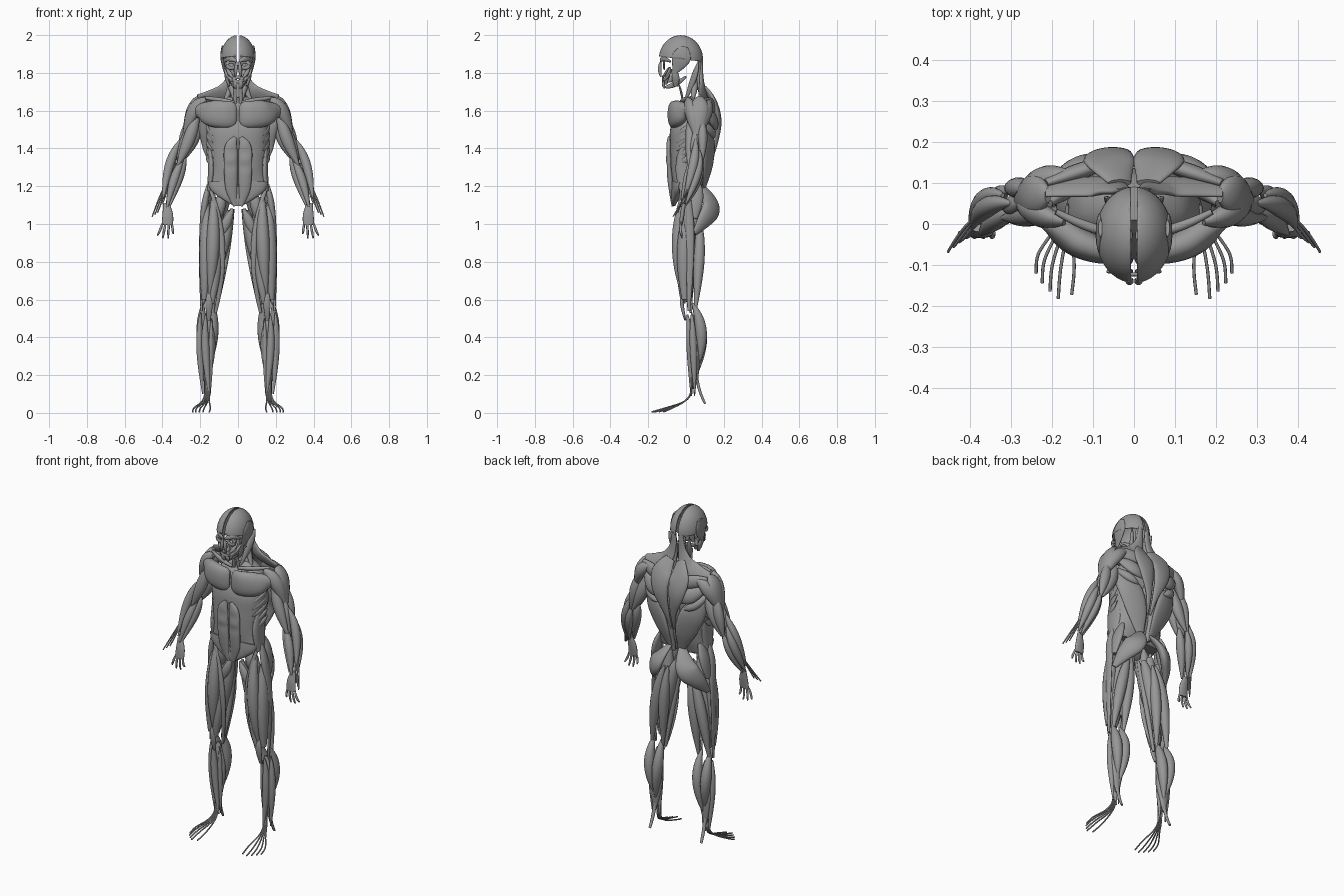
import bpy, bmesh, math
from mathutils import Vector

if "Cube" in bpy.data.objects:
    bpy.data.objects.remove(bpy.data.objects["Cube"], do_unlink=True)

UNIT = 0.01
FRONT, BACK, OUT = Vector((0, -1, 0)), Vector((0, 1, 0)), Vector((1, 0, 0))
OUT_BACK, OUT_FRONT = (OUT + BACK).normalized(), (OUT + FRONT).normalized()

grey = bpy.data.materials.new("muscle_grey")
grey.use_nodes = True
grey.diffuse_color = (0.31, 0.31, 0.31, 1)
grey.node_tree.nodes["Principled BSDF"].inputs["Base Color"].default_value = grey.diffuse_color


def finish(name, bm, mirror):
    """Turn a bmesh into a grey object, mirrored across the body if paired."""
    bmesh.ops.scale(bm, vec=Vector((UNIT, UNIT, UNIT)), verts=bm.verts)
    bmesh.ops.recalc_face_normals(bm, faces=bm.faces)
    mesh = bpy.data.meshes.new(name)
    bm.to_mesh(mesh)
    bm.free()
    mesh.materials.append(grey)
    obj = bpy.data.objects.new(name, mesh)
    bpy.context.collection.objects.link(obj)
    if mirror:
        obj.modifiers.new("Mirror", "MIRROR").use_mirror_merge = False
    return obj


def skin(name, stations, facing, mirror=True, square=1.0, sides=14):
    """Skin oval sections (centre, half width, half depth) along a path."""
    bm = bmesh.new()
    rings = []
    last = len(stations) - 1
    for i, (centre, width, depth) in enumerate(stations):
        tangent = (stations[min(i + 1, last)][0] - stations[max(i - 1, 0)][0]).normalized()
        across = tangent.cross(facing).normalized()
        outward = across.cross(tangent)
        ring = []
        for k in range(sides):
            a = math.tau * k / sides
            c, s = (math.copysign(abs(v) ** square, v) for v in (math.cos(a), math.sin(a)))
            ring.append(bm.verts.new(centre + across * (width * c) + outward * (depth * s)))
        rings.append(ring)
    for low, high in zip(rings, rings[1:]):
        for k in range(sides):
            n = (k + 1) % sides
            bm.faces.new((low[k], low[n], high[n], high[k])).smooth = True
    bm.faces.new(rings[0])
    bm.faces.new(rings[-1])
    return finish(name, bm, mirror)


def muscle(name, origin, belly, insertion, girth, depth=None, facing=FRONT, tip=0.2):
    """A spindle that swells at its belly."""
    a, b, c = Vector(origin), Vector(belly), Vector(insertion)
    stations = []
    for i in range(15):
        t = i / 14
        swell = tip + (1 - tip) * math.sin(math.pi * t)
        centre = a * (1 - t) * (1 - 2 * t) + b * 4 * t * (1 - t) + c * t * (2 * t - 1)
        stations.append((centre, girth * swell, (depth or girth) * swell))
    return skin(name, stations, facing)


def sheet(name, points, facing, mirror=True, square=1.0, sides=18):
    """A broad muscle through given (x, y, z, half width, half depth) points."""
    ends = [points[0], *points, points[-1]]
    stations = []
    for p0, p1, p2, p3 in zip(ends, ends[1:], ends[2:], ends[3:]):
        for i in range(6):
            t = i / 6
            v = [0.5 * (2 * q + (r - p) * t + (2 * p - 5 * q + 4 * r - s) * t * t
                        + (3 * q - p - 3 * r + s) * t ** 3) for p, q, r, s in zip(p0, p1, p2, p3)]
            stations.append((Vector(v[:3]), max(v[3], 0.2), max(v[4], 0.2)))
    stations.append((Vector(points[-1][:3]), *points[-1][3:]))
    return skin(name, stations, facing, mirror, square, sides)


def ring_muscle(name, centre, width, height, thick, mirror=True):
    """A flat ring around an eye or the mouth."""
    turns = [math.tau * i / 20 for i in range(21)]
    path = [(Vector(centre) + Vector((width * math.cos(a), 0, height * math.sin(a))), thick, thick / 2)
            for a in turns]
    return skin(name, path, FRONT, mirror)


# Scalp: an open half dome on each side with a slit between
dome = bmesh.new()
bmesh.ops.create_uvsphere(dome, u_segments=40, v_segments=24, radius=1)
bmesh.ops.scale(dome, vec=(9.4, 11.8, 13), verts=dome.verts)
bmesh.ops.translate(dome, vec=(0, -2.7, 187), verts=dome.verts)
for point, normal in (((0.8, 0, 0), OUT), ((0, 0, 187), Vector((0, 0.12, 1)))):
    bmesh.ops.bisect_plane(dome, geom=dome.verts[:] + dome.edges[:] + dome.faces[:],
                           plane_co=point, plane_no=normal, clear_inner=True)
for face in dome.faces:
    face.smooth = True
scalp = finish("scalp", dome, True)
shell = scalp.modifiers.new("Thickness", "SOLIDIFY")
shell.thickness = 0.006
shell.offset = -1

# Face
sheet("temple", [(8.2, -1, 194, 2, 0.5), (8.4, -2.5, 188, 5, 0.9), (6.8, -6, 180, 1.2, 0.6)], OUT)
muscle("cheek_jaw", origin=(6.6, -6.5, 182), belly=(6, -5.5, 177.5), insertion=(4.6, -5.5, 173), girth=2, depth=1, facing=OUT, tip=0.6)
muscle("brow", origin=(0.8, -13.4, 186), belly=(4, -12.2, 187.4), insertion=(7.6, -8.2, 186), girth=1.4, depth=0.8, tip=0.5)
ring_muscle("eye_ring", (3.6, -11.6, 184.3), 2.2, 1.7, 1)
ring_muscle("mouth_ring", (0, -12.3, 176.5), 2.2, 1.2, 1, mirror=False)
muscle("nose_side", origin=(0.8, -13.4, 186), belly=(1.1, -13.9, 182), insertion=(1.5, -13.2, 178), girth=1, tip=0.4)
muscle("face_deep", origin=(4.2, -8.5, 183), belly=(3.6, -9.6, 179), insertion=(2.4, -10.6, 174), girth=1.9, depth=1.4, tip=0.5)
muscle("cheek_upper", origin=(6, -9, 183), belly=(4.6, -10.8, 180), insertion=(2.2, -12.4, 177), girth=1, depth=0.6, tip=0.4)
muscle("cheek_lower", origin=(7, -7.5, 182), belly=(5.4, -9.4, 178.5), insertion=(2.5, -12, 175.6), girth=1, depth=0.6, tip=0.4)
muscle("cheek_wall", origin=(5, -6, 177), belly=(4, -9, 176.5), insertion=(2.4, -12, 176.5), girth=1.6, depth=0.5, facing=OUT, tip=0.5)
muscle("chin", origin=(1.1, -12, 176), belly=(1.5, -12, 174), insertion=(1, -11.3, 172), girth=1.3, depth=0.8, tip=0.6)
muscle("jaw_floor", origin=(1.2, -11, 172.5), belly=(2.8, -6, 174), insertion=(5.5, 0, 178), girth=1.4, depth=0.8, facing=OUT, tip=0.4)

# Neck
muscle("neck_side", origin=(6.8, 6.5, 186), belly=(5, 4, 177), insertion=(1.6, -1, 164), girth=1.9, depth=1.2, facing=OUT_FRONT)
muscle("throat", origin=(1.2, -4, 174), belly=(1.4, -2.4, 169), insertion=(1.4, -1.5, 162), girth=1.1, depth=0.6, tip=0.6)
muscle("neck_deep", origin=(3, 4.5, 179), belly=(4.2, 4.5, 172), insertion=(7, 3, 165), girth=1.6, tip=0.5)
muscle("nape", origin=(3.2, 7.2, 187), belly=(2.8, 7, 176), insertion=(2.5, 9, 164), girth=1.8, depth=1.5, facing=BACK, tip=0.6)
muscle("collar", origin=(2, -2.5, 164.5), belly=(10, -1, 165.8), insertion=(19, 3, 167), girth=1.2, tip=0.6)

# Trunk
sheet("trunk", [(0, 5, 167, 6, 4), (0, 4.5, 161, 13, 8), (0, 2.8, 150, 16.5, 11), (0, 1.8, 140, 16, 10.4),
                (0, 1.4, 128, 15, 9.6), (0, 0.5, 120, 16.2, 7.6), (0, 0, 117.5, 16.2, 6.8)],
      FRONT, mirror=False, square=0.85, sides=36)
sheet("lower_belly", [(0, -3.8, 122, 16, 4), (0, -4.8, 117.5, 14, 3.2), (0, -6, 113, 8, 2), (0, -6.5, 109.5, 2, 0.8)],
      FRONT, mirror=False, sides=24)
sheet("belly_front", [(1.4, -9, 146, 1, 0.6), (3.4, -9.1, 142, 3, 1.3), (3.9, -9.1, 138, 3.6, 1.2), (3.9, -9, 134, 3.6, 1.6),
                      (3.9, -8.9, 130.5, 3.6, 1.2), (3.8, -8.5, 126, 3.5, 1.6), (3.4, -7.8, 118, 3, 1.3),
                      (1.5, -7, 109.5, 1, 0.6)], FRONT)
sheet("chest", [(1.1, -6, 158, 5, 1.5), (3, -6.6, 158, 6.8, 2.4), (8, -6.4, 158, 7.2, 3.3), (14.5, -4, 158.6, 6.8, 3.6),
                (20, 0.5, 159.5, 4, 2.8), (24.5, 4, 157, 1.5, 1.2)], FRONT, square=0.85)
muscle("flank", origin=(15, 1, 142), belly=(14, 0, 130), insertion=(15.2, 0, 117.5), girth=5.5, depth=2, facing=OUT, tip=0.6)
for i in range(5):
    z = 150 - 4 * i
    muscle(f"rib_finger_{i}", origin=(16.2, 5, z + 3), belly=(15.7, 0, z), insertion=(13.2, -5, z - 3),
           girth=1.7, depth=1, facing=OUT)

# Back
sheet("upper_trapezius", [(2.2, 8.2, 187, 1.4, 0.7), (3.2, 8.2, 178, 2.4, 1), (7, 9, 170.5, 4.4, 1.3),
                          (14, 9, 167.5, 4.2, 1.2), (21.5, 8, 166.5, 2.4, 0.9)], Vector((0, 1, 0.6)))
sheet("lower_trapezius", [(3.5, 10, 172, 3, 1), (6, 15, 164, 6.2, 1.6), (5.2, 17.2, 154, 4.8, 1.6),
                          (2.4, 15.6, 142, 2, 1), (0.9, 12.5, 131, 0.6, 0.4)], BACK)
muscle("shoulder_ridge", origin=(5, 15.5, 161), belly=(13, 13, 163), insertion=(21.5, 10, 165), girth=3.8, depth=2, facing=BACK, tip=0.5)
muscle("shoulder_blade", origin=(7, 15.6, 150), belly=(13, 14.4, 155), insertion=(21, 9.5, 160), girth=4.2, depth=2.2, facing=BACK)
muscle("blade_lower", origin=(9, 14.5, 146), belly=(15, 12.6, 149.5), insertion=(21, 6, 156), girth=2.6, depth=2.2, facing=BACK)
sheet("wide_back", [(21, 5, 156, 1.5, 1), (17, 8.5, 150, 4.5, 2.6), (12.5, 11.8, 142, 7, 2.3), (8, 11.8, 131, 6, 1.6),
                    (4.5, 10, 121, 2.8, 0.8), (3, 9, 117, 1.2, 0.5)], OUT_BACK + BACK)
muscle("spine_column", origin=(2.4, 14, 152), belly=(3, 11.4, 134), insertion=(2, 8.5, 116), girth=2.5, depth=2.2, facing=BACK, tip=0.4)

# Shoulder and upper arm
muscle("front_deltoid", origin=(17, 0.5, 166), belly=(23.4, 2.4, 160), insertion=(28, 4.8, 147), girth=3.8, depth=2.8, facing=OUT_FRONT, tip=0.3)
muscle("side_deltoid", origin=(21, 7, 167), belly=(24.6, 7, 160), insertion=(28.3, 6, 147), girth=5.2, depth=2.8, facing=OUT, tip=0.35)
muscle("rear_deltoid", origin=(16, 12.5, 164.5), belly=(22.8, 10.8, 159.5), insertion=(28, 7, 147), girth=3.8, depth=2.8, facing=OUT_BACK, tip=0.3)
muscle("biceps", origin=(21, 3, 161), belly=(25.5, 2.2, 146), insertion=(32, 1.5, 131), girth=3.3, depth=2.8)
muscle("brachialis", origin=(27.5, 5, 150), belly=(29, 4.6, 141), insertion=(32, 4, 131), girth=2.6)
muscle("triceps_long", origin=(20, 8, 158), belly=(23.5, 8.6, 146), insertion=(30, 8.5, 133), girth=3.4, depth=2.8, facing=BACK)
muscle("triceps_side", origin=(25.5, 8, 157), belly=(28, 8.8, 146), insertion=(31, 8.5, 133), girth=3, depth=2.6, facing=BACK)

# Forearm
muscle("forearm_outer", origin=(30, 5, 145), belly=(36, 4, 132), insertion=(39.5, -1, 114), girth=2.5, facing=OUT)
muscle("forearm_rear", origin=(32, 7, 139), belly=(36.4, 6, 127), insertion=(40, 0, 111), girth=2.4, facing=OUT)
muscle("forearm_ulna", origin=(30.5, 8, 135), belly=(33.8, 6.4, 124), insertion=(37.8, 0, 110), girth=2.2, facing=BACK)
muscle("forearm_inner", origin=(28, 5, 136), belly=(31, 3, 126), insertion=(36, -2, 110), girth=2.6)
muscle("forearm_front", origin=(29, 3, 135), belly=(33.6, 1, 124), insertion=(37.5, -2.5, 109), girth=2.4)

# Hand
sheet("palm", [(38, -1, 111, 1.6, 0.9), (37.2, -2, 105, 2.8, 1.2), (37.4, -2.6, 99.5, 3, 0.8)], FRONT)
for i in range(3):
    muscle(f"thumb_tendon_{i}", origin=(38.5 + i / 2, 1, 119), belly=(40.4 + i, -2.2, 112),
           insertion=(42.6 + 1.4 * i, -4.4 - 1.2 * i, 106 - i), girth=0.4, tip=0.8)
for i, drop in enumerate((5, 7.5, 7.5, 6)):
    muscle(f"finger_{i}", origin=(35 + 1.6 * i, -2.4, 101), belly=(34.6 + 2.2 * i, -3, 97),
           insertion=(34.2 + 2.8 * i, -2, 100 - drop), girth=0.65, tip=0.6)

# Hip
sheet("buttock", [(3.2, 8.5, 120.5, 1.6, 0.6), (7.5, 12.4, 113.5, 4.8, 2), (10.8, 13.2, 108, 6.2, 2.8),
                  (14.8, 9.6, 102, 4.6, 2.4), (18, 4.5, 95, 1.4, 0.8)], OUT_BACK)
muscle("hip_side", origin=(13, 5, 123), belly=(16, 5, 114), insertion=(18, 4, 103), girth=4.2, depth=2, facing=OUT, tip=0.5)
muscle("hip_flexor", origin=(8, -1, 118), belly=(9.5, -1.5, 110), insertion=(11.5, 0, 99), girth=3, depth=2.4)

# Thigh
muscle("thigh_core", origin=(10.5, 1, 112), belly=(12.6, 1.2, 86), insertion=(15.4, 1, 59), girth=5, depth=4.4, tip=0.4)
muscle("thigh_front", origin=(13, -1.5, 117), belly=(13.2, -4.3, 90), insertion=(15, -1.8, 62), girth=3.5, depth=3.3)
muscle("thigh_outer", origin=(16.5, 1, 110), belly=(17, -0.8, 86), insertion=(17.8, -0.6, 60), girth=3.6, depth=4.1, tip=0.4)
muscle("thigh_inner_knee", origin=(10, -1, 95), belly=(11.8, -1.8, 76), insertion=(13.8, -1.5, 58), girth=2.9, tip=0.4)
sheet("outer_band", [(15.5, 0, 121, 1.4, 1), (17.5, 0.5, 111, 2.8, 1.8), (19.5, 2, 95, 2.4, 1), (19.8, 2, 75, 1.8, 0.8),
                     (19.3, 1.5, 54, 0.8, 0.6)], OUT)
muscle("strap", origin=(15, -2.5, 119), belly=(8.5, -3.2, 88), insertion=(12, 2.5, 53), girth=1.7, depth=1.2, tip=0.5)
muscle("adductor_upper", origin=(2.8, -2.5, 108), belly=(6.5, -2, 100), insertion=(11, -1, 90), girth=2.6, depth=2)
muscle("adductor_long", origin=(3, -1, 108), belly=(7.4, 0.5, 91), insertion=(11.5, 1.5, 70), girth=3.2, tip=0.35)
muscle("adductor_great", origin=(4, 3, 107), belly=(8, 3.5, 92), insertion=(12, 3, 66), girth=3.6, tip=0.4)
muscle("inner_strap", origin=(2.6, 0.5, 108), belly=(6.2, 2.2, 83), insertion=(12, 2.5, 53), girth=1.5, tip=0.5)
muscle("hamstring_outer", origin=(9.5, 7, 104), belly=(15, 7, 83), insertion=(19.2, 5, 54), girth=3.2, depth=3, facing=BACK)
muscle("hamstring_inner", origin=(7.5, 6.5, 104), belly=(9.8, 7, 83), insertion=(12, 4.8, 54), girth=3, depth=3, facing=BACK)
muscle("knee_cap", origin=(15.2, -1.8, 64), belly=(15.3, -2.2, 58), insertion=(15.5, -0.3, 49), girth=1.9, depth=1, tip=0.5)

# Lower leg
muscle("calf_inner", origin=(13.2, 3.5, 58), belly=(13.4, 8, 42), insertion=(16, 6.2, 22), girth=3, depth=3.2, facing=BACK)
muscle("calf_outer", origin=(18.6, 3.5, 58), belly=(18.9, 8, 43), insertion=(17, 6.2, 25), girth=3, depth=3.1, facing=BACK)
muscle("calf_deep", origin=(16, 4, 52), belly=(16.4, 5, 35), insertion=(16.8, 5.6, 15), girth=4.4, depth=2.5, facing=BACK)
muscle("heel_tendon", origin=(16.5, 6, 30), belly=(16.8, 6, 17), insertion=(17.2, 10.2, 4.8), girth=1.1, depth=0.8, facing=BACK, tip=0.7)
muscle("shin_front", origin=(17, 0.8, 52), belly=(17.2, 2.4, 34), insertion=(15, 2.8, 9), girth=2.1, facing=OUT)
muscle("shin_outer", origin=(19.8, 3, 53), belly=(20.2, 3.9, 35), insertion=(18.6, 4.6, 10), girth=1.9, facing=OUT)
muscle("shin_inner", origin=(14, 2.5, 50), belly=(14.4, 3.6, 32), insertion=(14.8, 4.5, 9), girth=1.4, facing=OUT)

# Foot tendons
for i, (x, y) in enumerate(((15.2, -17.2), (18.5, -18.2), (20.5, -16.4), (22.4, -14.4), (23.9, -12))):
    sheet(f"toe_tendon_{i}", [(16 + i / 3, 3.2, 22, 0.4, 0.4), (15.4 + i / 2, 2.6, 11, 0.4, 0.4), (15.2 + i, -1, 6, 0.4, 0.4),
                              (x - 0.6, y * 0.6, 2.6, 0.4, 0.4), (x, y, 0.5, 0.4, 0.4)], OUT, sides=8)
